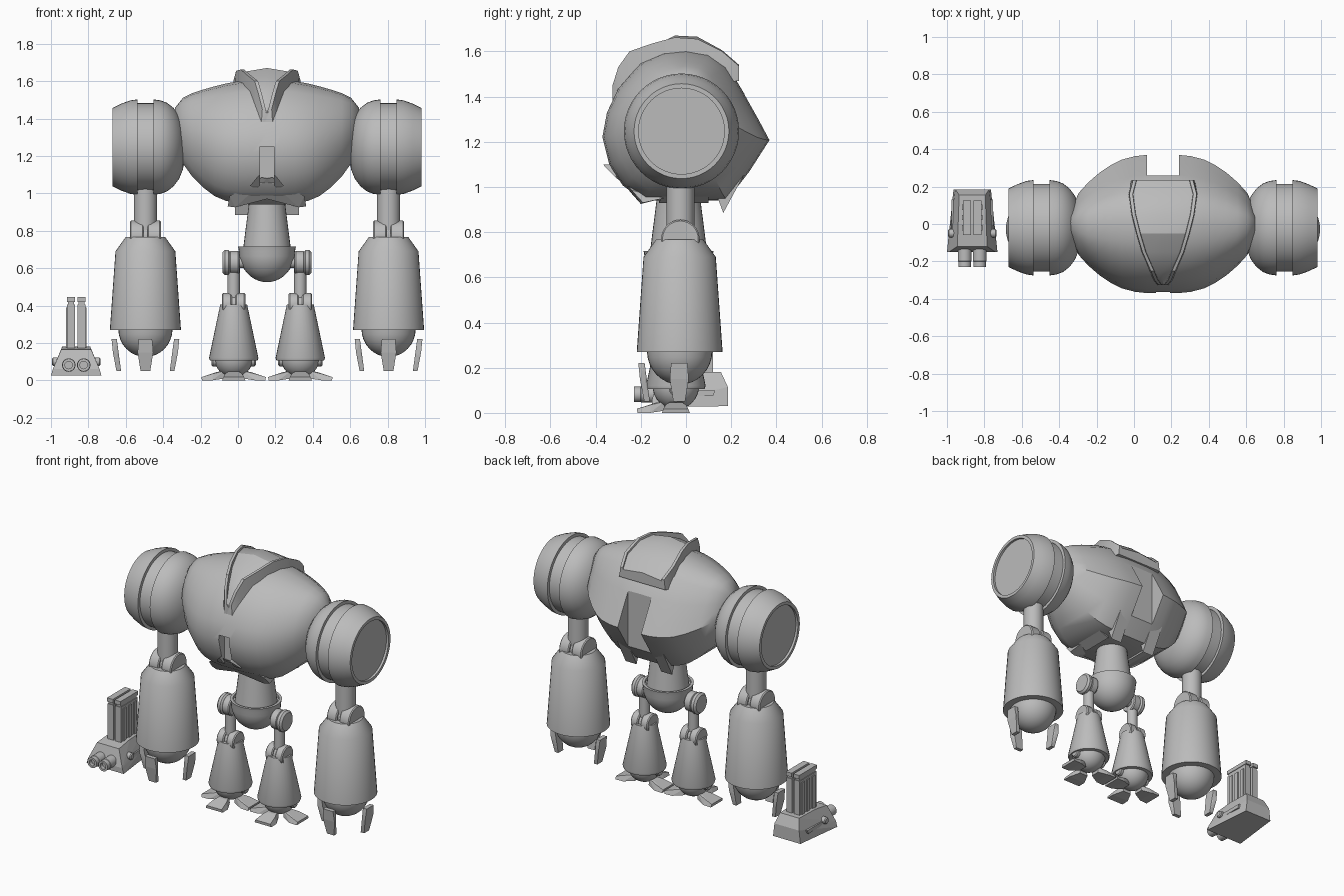
import bpy, bmesh, math
from mathutils import Matrix, Vector

cube = bpy.data.objects.get("Cube")
if cube:
    bpy.data.objects.remove(cube, do_unlink=True)

grey = bpy.data.materials.new("plain_grey")
grey.use_nodes = True
grey.diffuse_color = (0.5, 0.5, 0.5, 1)
grey.node_tree.nodes["Principled BSDF"].inputs["Base Color"].default_value = (0.5, 0.5, 0.5, 1)

CX = 0.155   # centre line of the walker
CY = -0.025  # depth of the limb axes


def finish(bm, name, smooth=35):
    bmesh.ops.remove_doubles(bm, verts=bm.verts, dist=0.0004)
    bmesh.ops.recalc_face_normals(bm, faces=bm.faces)
    mesh = bpy.data.meshes.new(name)
    bm.to_mesh(mesh)
    bm.free()
    obj = bpy.data.objects.new(name, mesh)
    bpy.context.collection.objects.link(obj)
    mesh.materials.append(grey)
    if smooth:
        bpy.ops.object.select_all(action='DESELECT')
        obj.select_set(True)
        bpy.context.view_layer.objects.active = obj
        bpy.ops.object.shade_smooth_by_angle(angle=math.radians(smooth))
    return obj


def lathe(name, profile, loc, axis='Z', flip=1, steps=32):
    """Spin (radius, height) pairs, closing both ends on the axis."""
    bm = bmesh.new()
    pts = [(0, profile[0][1])] + list(profile) + [(0, profile[-1][1])]
    vs = [bm.verts.new((r, 0, h)) for r, h in pts]
    es = [bm.edges.new(p) for p in zip(vs, vs[1:])
          if (p[0].co - p[1].co).length > 1e-5]
    bmesh.ops.spin(bm, geom=vs + es, cent=(0, 0, 0), axis=(0, 0, 1),
                   angle=math.tau, steps=steps)
    if axis == 'X':
        bm.transform(Matrix.Rotation(flip * math.pi / 2, 4, 'Y'))
    elif axis == 'Y':
        bm.transform(Matrix.Rotation(math.pi / 2, 4, 'X'))
    bm.transform(Matrix.Translation(loc))
    return finish(bm, name)


def drum(name, r, half, loc, axis='X', bevel=0.006):
    return lathe(name, [(r - bevel, -half), (r, bevel - half),
                        (r, half - bevel), (r - bevel, half)], loc, axis)


def hull(name, pts, loc=(0, 0, 0), turn=0):
    bm = bmesh.new()
    for p in pts:
        bm.verts.new(p)
    res = bmesh.ops.convex_hull(bm, input=bm.verts)
    loose = [v for v in bm.verts if not v.link_faces]
    bmesh.ops.delete(bm, geom=loose, context='VERTS')
    bmesh.ops.dissolve_limit(bm, angle_limit=0.02, verts=bm.verts, edges=bm.edges)
    bm.transform(Matrix.Translation(loc) @ Matrix.Rotation(turn, 4, 'Z'))
    return finish(bm, name, 0)


def box(name, x0, x1, y0, y1, z0, z1):
    return hull(name, [(x, y, z) for x in (x0, x1) for y in (y0, y1) for z in (z0, z1)])


def loft(name, rings, smooth=35):
    bm = bmesh.new()
    rows = [[bm.verts.new(p) for p in ring] for ring in rings]
    n = len(rows[0])
    for a, b in zip(rows, rows[1:]):
        for i in range(n):
            bm.faces.new((a[i], a[(i + 1) % n], b[(i + 1) % n], b[i]))
    bm.faces.new(rows[0])
    bm.faces.new(rows[-1])
    return finish(bm, name, smooth)


def cut(target, cutter):
    mod = target.modifiers.new("cut", 'BOOLEAN')
    mod.object = cutter
    mod.solver = 'EXACT'
    cutter.hide_render = True
    cutter.hide_set(True)
    cutter.display_type = 'WIRE'


# torso: side section (depth, height share) scaled along the width
section = [(0, 1), (.1, .98), (.18, .9), (.26, .7), (.32, .54), (.37, .4), (.28, .19),
           (.18, 0), (-.19, 0), (-.28, .1), (-.34, .24), (-.37, .42), (-.35, .58),
           (-.3, .74), (-.2, .91), (-.1, .98)]
half = [(0, 1, 1.61, .94), (.08, 1, 1.608, .94), (.15, .98, 1.6, .945), (.22, .93, 1.587, .96),
        (.28, .85, 1.572, .985), (.34, .74, 1.555, 1.03), (.4, .6, 1.535, 1.09),
        (.45, .45, 1.51, 1.16), (.49, .22, 1.46, 1.25), (.505, .04, 1.4, 1.32)]
stations = [(-d, s, t, b) for d, s, t, b in reversed(half[1:])] + half
torso = loft("torso", [[(CX + d, y * s, b + v * (t - b)) for y, v in section]
                       for d, s, t, b in stations], 40)
cut(torso, box("rear_notch_cutter", CX - .085, CX + .085, .26, .5, .8, 1.46))
cut(torso, box("front_slot_cutter", CX - .037, CX + .037, -.5, -.31, 1.0, 1.25))

# hood: raised rims on both edges and a domed middle
hood = [(.235, .16, 1.535, 1.54, 1.47), (.16, .18, 1.6, 1.605, 1.46), (.05, .165, 1.655, 1.665, 1.5),
        (-.05, .14, 1.662, 1.67, 1.5), (-.15, .11, 1.635, 1.62, 1.48), (-.25, .066, 1.6, 1.55, 1.42),
        (-.3, .045, 1.53, 1.47, 1.37), (-.325, .025, 1.45, 1.44, 1.33)]
rings = []
for y, w, rim, mid, low in hood:
    side = [(w + .008, low), (w, rim), (w - .018, rim), (w - .02, min(rim, mid) - .012)]
    ring = [(CX + x, y, z) for x, z in side] + [(CX, y, mid)]
    rings.append(ring + [(CX - x, y, z) for x, z in reversed(side)])
loft("hood", rings, 25)

for s in (-1, 1):
    def m(pts):
        return [(CX + s * x, y, z) for x, y, z in pts]

    # belly and rear armour plates
    hull("belly_chevron", m([(0, -.33, 1.08), (.03, -.33, 1.085), (.2, -.24, .985), (.21, -.19, .93),
                             (.0, -.24, .97), (.17, -.2, .925), (0, -.1, .97), (.2, -.1, .95)]))
    hull("slot_cheek", m([(.037, -.365, 1.1), (.05, -.36, 1.09), (.037, -.31, 1.04),
                          (.09, -.31, 1.04), (.037, -.3, 1.1), (.06, -.28, 1.02)]))
    hull("rear_flap", m([(x, y, z) for x in (.09, .17) for y, z in
                         ((.165, .885), (.18, .985), (.26, 1.06), (.13, .98), (.15, 1.06))]))
    hull("side_skirt", m([(.14, -.12, .93), (.24, -.1, .97), (.14, .1, .93), (.24, .1, .97),
                          (.16, -.12, 1.02), (.26, .1, 1.03), (.26, -.1, 1.03), (.16, .1, 1.02)]))

    # shoulder drum with a grooved rim and dished outer end
    ax = CX + s * .65
    lathe("shoulder", [(.19, .16), (.19, .175), (.21, .175), (.232, .13), (.25, .08), (.255, .043),
                       (.235, .042), (.235, -.042), (.255, -.043), (.25, -.08), (.237, -.115),
                       (.21, -.15), (.17, -.18), (.12, -.2), (.06, -.213)],
          (ax, CY + .005, 1.247), 'X', s, 48)

    # arm
    drum("upper_arm", .062, .14, (ax, CY, .94), 'Z', .002)
    drum("elbow_core", .07, .06, (ax, CY, .77))
    for k in (-1, 1):
        drum("elbow_disc", .085, .036, (ax + k * .046, CY, .77))
    lathe("forearm", [(.105, .767), (.16, .69), (.19, .27), (.15, .27)], (ax, CY - .003, 0), steps=40)
    lathe("hand_ball", [(.145 * math.cos(a * math.pi / 16), .275 - .15 * math.sin(a * math.pi / 16))
                        for a in range(9)], (ax, CY - .003, 0))
    for a in (-1, 0, 1):
        hull("finger", [(k * w, -r, z) for k in (-1, 1) for w, r, z in
                        ((.036, .181, .22), (.036, .153, .22), (.042, .174, .15),
                         (.036, .148, .13), (.026, .155, .05), (.026, .13, .05))],
             (ax, CY - .005, 0), a * math.pi / 2)

    # leg
    lx, ly = CX + s * .178, CY - .02
    drum("hip_disc_inner", .062, .026, (lx - s * .004, ly, .63), 'X')
    drum("hip_disc_outer", .068, .021, (lx + s * .038, ly, .63), 'X', .012)
    drum("hip_pin", .03, .07, (lx - s * .05, ly, .63), 'X')
    drum("thigh", .033, .1, (lx, ly, .53), 'Z', .002)
    drum("knee_core", .05, .04, (lx, ly, .405))
    for k in (-1, 1):
        drum("knee_disc", .062, .026, (lx + k * .036, ly, .405))
    lathe("shin", [(.072, .405), (.132, .12), (.127, .105), (.1, .105)], (lx, ly, 0))
    lathe("ankle_ball", [(.103 * math.cos(a * math.pi / 16), .12 - .105 * math.sin(a * math.pi / 16))
                         for a in range(9)], (lx, ly, 0))
    drum("ankle_pin", .03, .118, (lx, ly, .105))
    for a in (-1, 0, 1):
        hull("toe", [(k * w, -r, z) for k in (-1, 1) for w, r, z in
                     ((.025, .05, .05), (.03, .05, .01), (.03, .09, .045), (.06, .115, 0),
                      (.062, .17, 0), (.055, .172, .018), (.045, .11, .036))],
             (lx, ly, 0), a * math.pi / 2)

# pelvis
lathe("pelvis_cone", [(.09, 1.0), (.1, .92), (.128, .7)], (CX, CY - .008, 0))
lathe("pelvis_cup", [(.138, .7), (.138, .717), (.155, .717)] +
      [(.15 * math.cos(a * math.pi / 20), .69 - .165 * math.sin(a * math.pi / 20))
       for a in range(11)], (CX, CY - .008, 0))

# weapon pod standing beside the walker
PX = -.865
hull("pod_body", [(PX + k * x, y, z) for k in (-1, 1) for x, y, z in
                  ((.135, -.15, .025), (.1, .185, .03), (.125, -.15, .06), (.08, -.12, .165),
                   (.09, .185, .115), (.07, .155, .18), (.075, 0, .18))])
for k in (-1, 1):
    x = PX + k * .028
    box("launcher_slab", x - .021, x + .021, -.055, .12, .16, .405)
    box("launcher_neck", x - .017, x + .017, -.05, .115, .4, .425)
    box("launcher_cap", x - .021, x + .021, -.06, .125, .42, .445)
    for y in (-.02, .035, .09):
        box("launcher_rib", x + k * .019, x + k * .027, y - .014, y + .014, .17, .39)
    bx = PX + k * .04
    drum("barrel_sleeve", .036, .04, (bx, -.165, .082), 'Y')
    lathe("barrel", [(.02, .045), (.02, .07), (.034, .07), (.034, .03), (.026, .03), (.026, 0)],
          (bx, -.16, .082), 'Y', steps=24)
    drum("side_bolt", .022, .03, (PX + k * .1, -.05, .1))
    hull("side_rail", [(PX + k * (.1 + i), y, z) for i in (0, .012) for y, z in
                       ((-.03, .075), (-.03, .1), (.13, .1), (.12, .075))])
